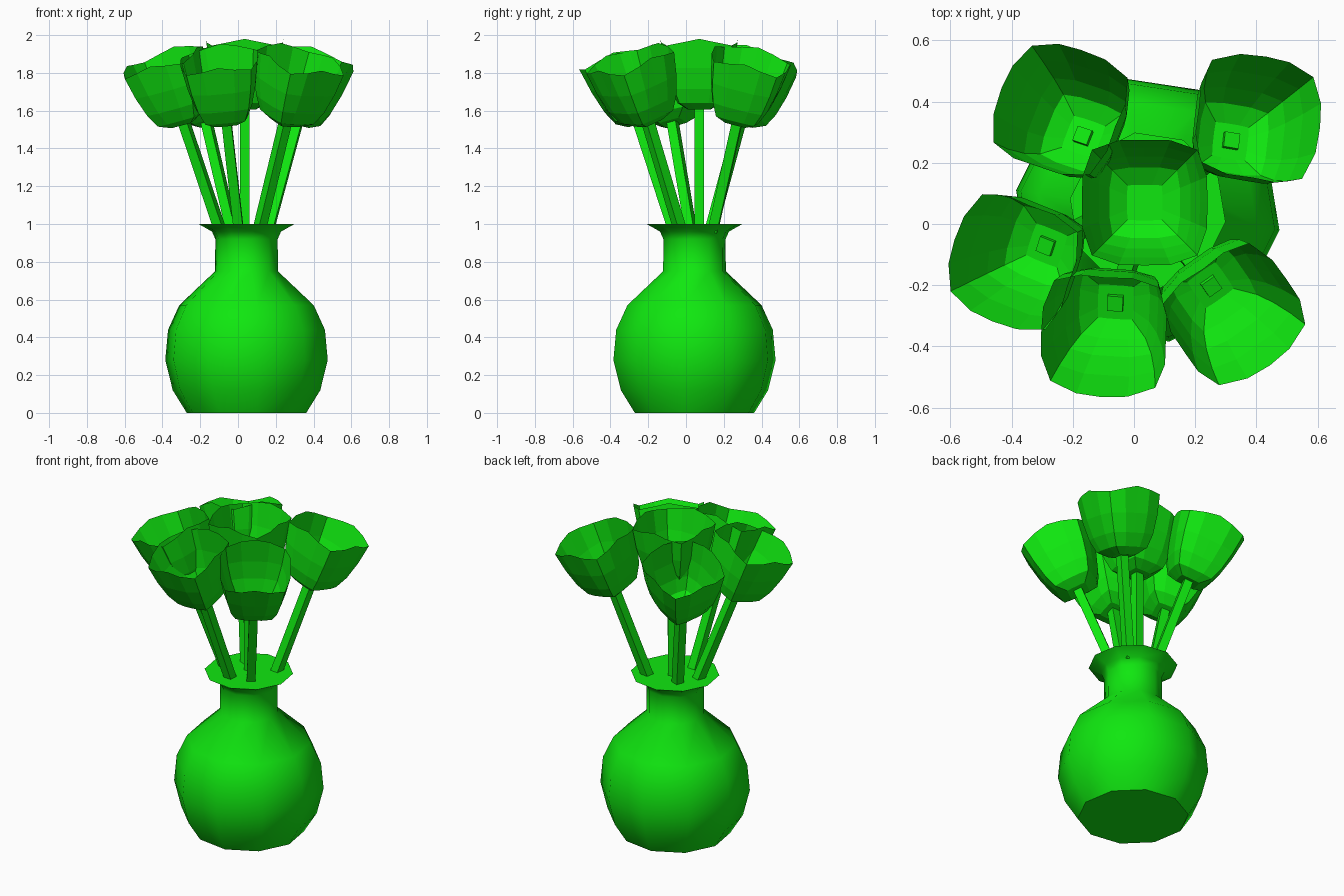
import bpy, bmesh, math
from mathutils import Vector, Matrix

cube = bpy.data.objects.get("Cube")
if cube:
    bpy.data.objects.remove(cube)

green = bpy.data.materials.new("bright_green")
green.use_nodes = True
green.diffuse_color = (0.005, 0.8, 0.005, 1)
green.node_tree.nodes["Principled BSDF"].inputs["Base Color"].default_value = (0.005, 0.8, 0.005, 1)


def loft(name, rings, matrix, cap_start=True, cap_end=True):
    """Skin a list of equal-length point rings into one object."""
    bm = bmesh.new()
    loops = [[bm.verts.new(matrix @ Vector(p)) for p in ring] for ring in rings]
    n = len(loops[0])
    for low, high in zip(loops, loops[1:]):
        for i in range(n):
            j = (i + 1) % n
            bm.faces.new((low[i], low[j], high[j], high[i]))
    if cap_start:
        bm.faces.new(loops[0][::-1])
    if cap_end:
        bm.faces.new(loops[-1])
    mesh = bpy.data.meshes.new(name)
    bm.to_mesh(mesh)
    bm.free()
    mesh.materials.append(green)
    obj = bpy.data.objects.new(name, mesh)
    bpy.context.collection.objects.link(obj)
    return obj


def polygon(radius, z, sides, phase):
    return [(radius * math.cos(phase + math.tau * i / sides),
             radius * math.sin(phase + math.tau * i / sides), z) for i in range(sides)]


def rounded_square(half, z, power, corner_drop=0):
    """Sixteen points, square for a high power and round for power 2."""
    ring = []
    for i in range(16):
        a = math.tau * i / 16
        c, s = math.cos(a), math.sin(a)
        r = half / (abs(c) ** power + abs(s) ** power) ** (1 / power)
        ring.append((r * c, r * s, z - corner_drop * math.sin(2 * a) ** 2))
    return ring


# Vase: ten-sided smooth body with a flared, closed rim
profile = [(.32, 0), (.395, .12), (.435, .28), (.42, .44), (.36, .57),
           (.168, .75), (.167, .92), (.185, .96), (.257, 1.0)]
vase = loft("vase", [polygon(r, z, 10, math.radians(-8.6)) for r, z in profile],
            Matrix.Translation((.045, .045, 0)))
bpy.context.view_layer.objects.active = vase
vase.select_set(True)
bpy.ops.object.shade_smooth_by_angle(angle=math.radians(50))
vase.select_set(False)

# Flowers: stem foot at the rim, cup floor centre, spin in degrees
flowers = {
    "back_right": ((-.04, .14), (-.165, .285, 1.535), -20),
    "back_left": ((.17, .15), (.315, .27, 1.535), -8),
    "right": ((-.105, .02), (-.285, -.07, 1.535), -20),
    "front": ((0, -.08), (-.06, -.255, 1.535), -3),
    "front_left": ((.12, -.04), (.25, -.2, 1.535), 35),
    "middle": ((.035, .07), (.035, .07, 1.605), 0),
}
for place, (foot, floor, spin) in flowers.items():
    foot, floor = Vector((*foot, 1.0)), Vector(floor)
    axis = floor - foot
    turn = Vector((0, 0, 1)).rotation_difference(axis).to_matrix().to_4x4()
    frame = Matrix.Translation(floor) @ turn @ Matrix.Rotation(math.radians(spin), 4, "Z")

    # Stem: square rod whose tip shows inside the leaning cups
    tip = 0 if place == "middle" else .02
    loft("stem_" + place, [polygon(.036, z, 4, math.pi / 4)
                           for z in (-axis.length - .04, tip)], frame)

    # Blossom: open thin cup, square at the floor and rounder at the rim
    loft("blossom_" + place, [
        rounded_square(.058, 0, 20),
        rounded_square(.115, .035, 8),
        rounded_square(.15, .11, 6),
        rounded_square(.18, .22, 5),
        rounded_square(.205, .375, 4, .035)], frame, cap_end=False)
